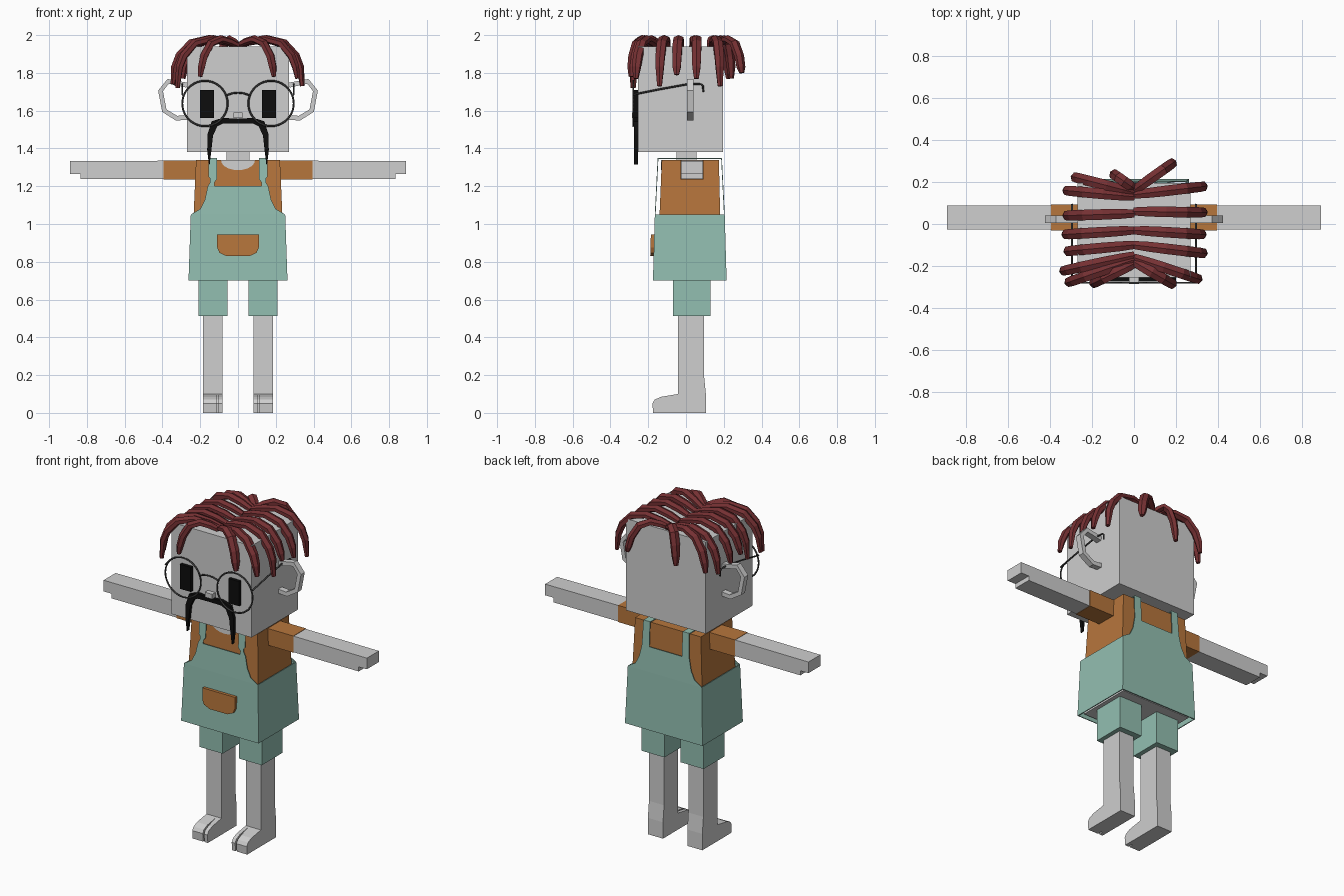
import bpy, bmesh, math
from mathutils import Vector

cube = bpy.data.objects.get("Cube")
if cube:
    bpy.data.objects.remove(cube, do_unlink=True)


def material(name, r, g, b):
    m = bpy.data.materials.new(name)
    m.use_nodes = True
    m.diffuse_color = (r, g, b, 1)
    m.node_tree.nodes["Principled BSDF"].inputs["Base Color"].default_value = (r, g, b, 1)
    return m


SKIN = material("pale_grey", 0.62, 0.62, 0.62)
TEAL = material("soft_teal", 0.29, 0.52, 0.44)
ORANGE = material("burnt_orange", 0.47, 0.18, 0.045)
HAIR = material("dark_red", 0.18, 0.03, 0.033)
BLACK = material("black", 0.004, 0.004, 0.004)
FRAME = material("frame_grey", 0.05, 0.05, 0.05)


def build(name, verts, faces, mat, mirror=False, smooth=False):
    bm = bmesh.new()
    vs = [bm.verts.new(v) for v in verts]
    for f in faces:
        bm.faces.new([vs[i] for i in f]).smooth = smooth
    bmesh.ops.recalc_face_normals(bm, faces=bm.faces)
    mesh = bpy.data.meshes.new(name)
    bm.to_mesh(mesh)
    bm.free()
    mesh.materials.append(mat)
    ob = bpy.data.objects.new(name, mesh)
    bpy.context.collection.objects.link(ob)
    if mirror:
        ob.modifiers.new("mirror", 'MIRROR')
    return ob


def rings(name, loops, mat, mirror=False, caps=True, closed=False, smooth=False):
    """Skin a list of equal-sized vertex loops."""
    n, k = len(loops[0]), len(loops)
    faces = [(i * n + j, i * n + (j + 1) % n,
              (i + 1) % k * n + (j + 1) % n, (i + 1) % k * n + j)
             for i in range(k if closed else k - 1) for j in range(n)]
    if caps and not closed:
        faces += [tuple(range(n)), tuple(range((k - 1) * n, k * n))]
    return build(name, [v for l in loops for v in l], faces, mat, mirror, smooth)


def rect(x0, x1, y0, y1, z):
    return [(x0, y0, z), (x1, y0, z), (x1, y1, z), (x0, y1, z)]


def box(name, x, y, z, mat, mirror=False):
    return rings(name, [rect(*x, *y, h) for h in z], mat, mirror)


def prism(name, pts, place, a, b, mat, mirror=False):
    """Extrude a 2D outline from a to b; place maps (u, v, depth) to 3D."""
    return rings(name, [[place(u, v, t) for u, v in pts] for t in (a, b)], mat, mirror)


def sweep(name, pts, side, sizes, mat, sides=4, closed=False, mirror=False, smooth=False):
    """Sweep a section along pts; sizes are (half width along side, half height)."""
    pts, side, loops = [Vector(p) for p in pts], Vector(side).normalized(), []
    grow = math.sqrt(2) if sides == 4 else 1
    for i, p in enumerate(pts):
        if closed:
            tan = pts[(i + 1) % len(pts)] - pts[i - 1]
        else:
            tan = pts[min(i + 1, len(pts) - 1)] - pts[max(i - 1, 0)]
        up = tan.cross(side).normalized()
        w, h = sizes[i] if isinstance(sizes, list) else sizes
        loops.append([p + grow * (side * w * math.cos(a) + up * h * math.sin(a))
                      for a in (math.tau * (j + 0.5) / sides for j in range(sides))])
    return rings(name, loops, mat, mirror, closed=closed, smooth=smooth)


# Head and neck
box("head", (-0.27, 0.27), (-0.255, 0.195), (1.38, 1.94), SKIN)
box("neck", (-0.06, 0.06), (-0.05, 0.055), (1.3, 1.39), SKIN)
box("nose", (-0.025, 0.025), (-0.285, -0.25), (1.56, 1.59), SKIN)
box("eye", (0.127, 0.2), (-0.275, -0.25), (1.56, 1.71), BLACK, True)

# Ears: open faceted loops
sweep("ear", [(x, 0.022, z) for x, z in
              [(0.27, 1.735), (0.37, 1.755), (0.41, 1.705), (0.39, 1.6),
               (0.325, 1.56), (0.265, 1.565)]],
      (0, 1, 0), (0.018, 0.013), SKIN, mirror=True)

# Moustache
sweep("moustache", [(0, -0.265, 1.545), (0.08, -0.265, 1.547), (0.125, -0.265, 1.53),
                    (0.147, -0.265, 1.47), (0.152, -0.265, 1.39), (0.152, -0.265, 1.315)],
      (0, 1, 0), [(0.01, 0.012), (0.01, 0.015), (0.01, 0.02),
                  (0.01, 0.015), (0.01, 0.011), (0.01, 0.002)], BLACK, mirror=True)

# Glasses
circle = [math.tau * i / 40 for i in range(40)]
wire = (0.005, 0.005)
sweep("glasses_rim", [(0.175 + 0.12 * math.cos(a), -0.28, 1.638 + 0.12 * math.sin(a)) for a in circle],
      (0, 1, 0), wire, FRAME, 6, True, True, True)
sweep("glasses_bridge", [(x, -0.28, 1.695 - 3.5 * x * x) for x in (-0.06, -0.03, 0, 0.03, 0.06)],
      (0, 1, 0), wire, FRAME, 6, smooth=True)
sweep("glasses_temple", [(0.295, -0.28, 1.685), (0.295, -0.13, 1.715), (0.295, 0.02, 1.742),
                         (0.295, 0.08, 1.74), (0.295, 0.09, 1.73), (0.295, 0.092, 1.7)],
      (1, 0, 0), wire, FRAME, 6, mirror=True, smooth=True)

# Hair: thick locks falling from a centre parting (root y, tip x, tip y, tip z)
LOCKS = [(0.14, 0.34, 0.18, 1.73), (0.06, 0.34, 0.055, 1.77), (-0.03, 0.335, -0.05, 1.79),
         (-0.1, 0.34, -0.14, 1.73), (-0.16, 0.315, -0.265, 1.77), (-0.18, 0.19, -0.29, 1.78),
         (0.16, 0.19, 0.295, 1.8), (0.13, -0.33, 0.16, 1.75), (0.05, -0.33, 0.04, 1.77),
         (-0.03, -0.335, -0.05, 1.79), (-0.1, -0.325, -0.13, 1.73), (-0.15, -0.345, -0.225, 1.74),
         (-0.17, -0.32, -0.28, 1.72), (-0.19, -0.2, -0.285, 1.78),
         (0.15, -0.29, 0.225, 1.77), (0.17, -0.1, 0.24, 1.77)]
for i, (root, tx, ty, tz) in enumerate(LOCKS):
    path = [(tx * f, root + (ty - root) * f, z) for f, z in
            [(0, 1.945), (0.2, 1.965), (0.45, 1.98), (0.72, 1.957), (0.9, 1.89), (0.97, 1.83), (1, tz)]]
    thick = [(0.022, 0.014), (0.027, 0.019), (0.029, 0.02), (0.029, 0.022),
             (0.028, 0.022), (0.025, 0.02), (0.014, 0.012)]
    sweep(f"hair_lock_{i + 1}", path, (root - ty, tx, 0), thick, HAIR, 6)

# Shirt, neckline, sleeves and arms
rings("shirt", [rect(-0.237, 0.237, -0.142, 0.182, 1.0), rect(-0.222, 0.222, -0.128, 0.174, 1.34)], ORANGE)
scoop = [(0.09 * math.cos(a), 1.338 - 0.053 * math.sin(a)) for a in (math.pi * i / 10 for i in range(11))]
prism("neckline", scoop, lambda u, v, t: (u, -0.128 - (1.34 - v) * 0.042 - t, v), -0.002, 0.003, SKIN)
box("sleeve", (0.2, 0.395), (-0.03, 0.092), (1.235, 1.337), ORANGE, True)
prism("arm", [(0.39, 1.237), (0.835, 1.237), (0.835, 1.265), (0.89, 1.265), (0.89, 1.333), (0.39, 1.335)],
      lambda u, v, t: (u, t, v), -0.027, 0.089, SKIN, True)

# Dress: open skirt around the hips
box("hips", (-0.235, 0.235), (-0.15, 0.19), (0.71, 1.03), SKIN)
skirt = rings("dress_skirt", [rect(-0.262, 0.262, -0.175, 0.215, 0.7),
                              rect(-0.25, 0.25, -0.165, 0.205, 1.05)], TEAL, caps=False)
shell = skirt.modifiers.new("thickness", 'SOLIDIFY')
shell.thickness = 0.008

# Bibs with straps, front and back, and the strap over each shoulder
side_edge = [(0, 1.05), (0.25, 1.05), (0.2, 1.08), (0.175, 1.13), (0.16, 1.2)]
buckle = [(0.147, 1.22), (0.147, 1.24), (0.157, 1.25)]
strap = [(0.155, 1.35), (0.11, 1.35)]
prism("front_bib", side_edge + buckle + strap + [(0.11, 1.24), (0.125, 1.22), (0.125, 1.2), (0, 1.2)],
      lambda u, v, t: (u, -0.165 + (v - 1.05) * 0.05 + t, v), 0, 0.004, TEAL, True)
prism("back_bib", side_edge + strap + [(0.11, 1.2), (0, 1.2)],
      lambda u, v, t: (u, 0.205 - (v - 1.05) * 0.05 - t, v), 0, 0.004, TEAL, True)
box("shoulder_strap", (0.11, 0.155), (-0.15, 0.19), (1.344, 1.349), TEAL, True)

# Front pocket
prism("pocket", [(0, 0.945), (0.11, 0.945), (0.11, 0.875), (0.098, 0.847), (0.06, 0.83), (0, 0.83)],
      lambda u, v, t: (u, -0.165 - (1.05 - v) * 0.029 - t, v), -0.004, 0.018, ORANGE, True)

# Shorts and legs
box("shorts_leg", (0.055, 0.21), (-0.07, 0.13), (0.513, 0.73), TEAL, True)
leg = [(0.105, 0), (0.105, 0.1), (0.095, 0.2), (0.095, 0.53), (-0.042, 0.53), (-0.042, 0.1)]


def leg_slice(name, x0, x1, toe):
    outline = leg + [(toe + 0.045, 0.085), (toe + 0.012, 0.07), (toe, 0.05), (toe + 0.004, 0)]
    prism(name, outline, lambda u, v, t: (t, u, v), x0, x1, SKIN, True)


leg_slice("leg_outer", 0.114, 0.184, -0.178)
leg_slice("toe_gap", 0.105, 0.114, -0.15)
leg_slice("leg_inner", 0.082, 0.105, -0.178)
